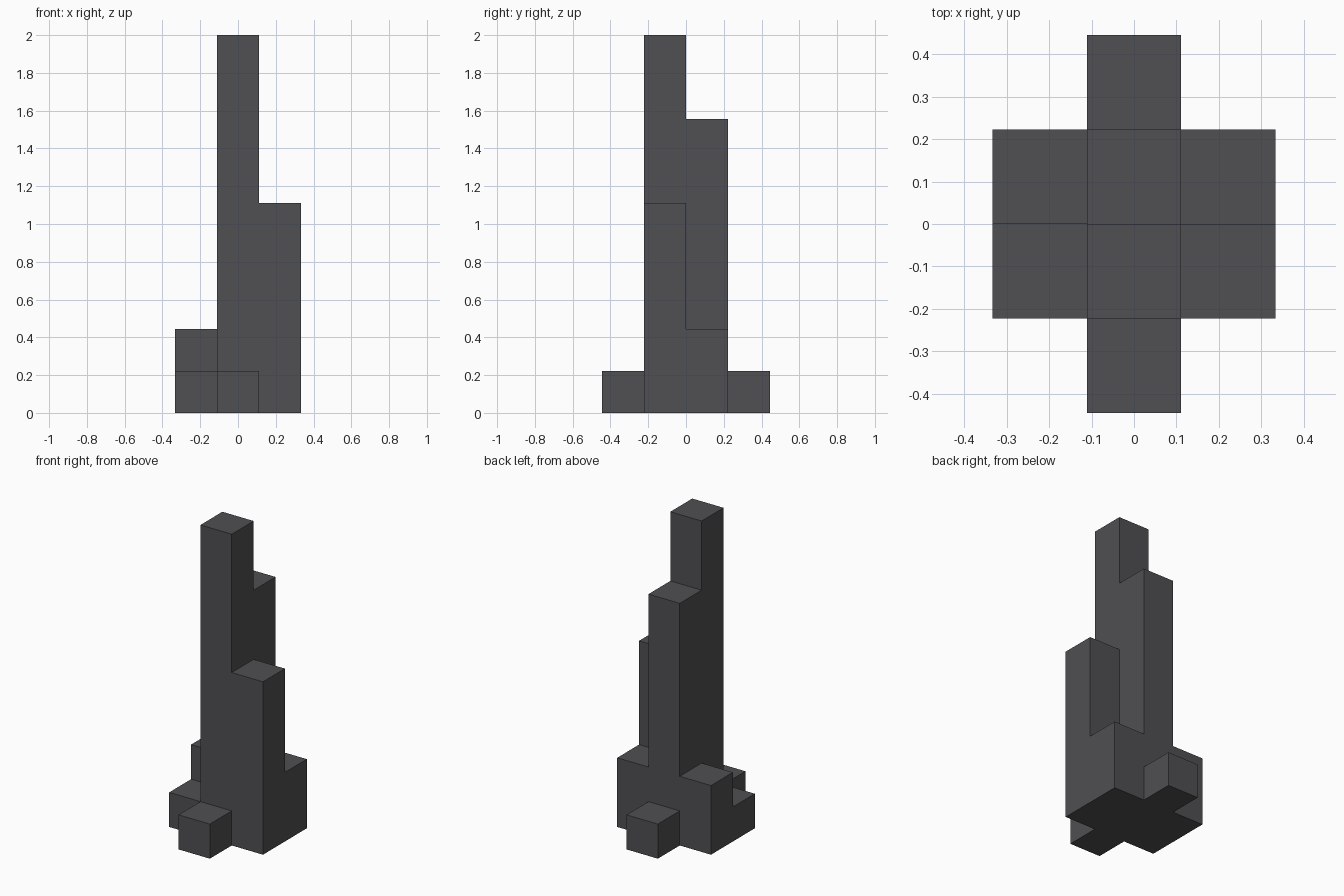
import bpy, bmesh
from mathutils import Vector

cube = bpy.data.objects.get("Cube")
if cube:
    bpy.data.objects.remove(cube, do_unlink=True)

UNIT = 2 / 9

# Column heights in units, keyed by (column, row); row 0 is the front
HEIGHTS = {
    (0, 0): 1,
    (-1, 1): 1, (0, 1): 9, (1, 1): 5,
    (-1, 2): 2, (0, 2): 7, (1, 2): 2,
    (0, 3): 1,
}

# Dark grey material
grey = bpy.data.materials.new("dark grey")
grey.use_nodes = True
colour = (0.08, 0.078, 0.085, 1)
grey.diffuse_color = colour
bsdf = next(n for n in grey.node_tree.nodes if n.type == "BSDF_PRINCIPLED")
bsdf.inputs["Base Color"].default_value = colour
bsdf.inputs["Roughness"].default_value = 0.8


def solid(cell):
    """Whether a unit block of the tower fills this cell."""
    x, y, z = cell
    return 0 <= z < HEIGHTS.get((x, y), 0)


def add_face(bm, centre, axis, sign):
    """Add one unit square, facing along the signed axis."""
    normal, u, v = Vector(), Vector(), Vector()
    normal[axis] = sign / 2
    u[(axis + 1) % 3] = sign / 2
    v[(axis + 2) % 3] = 1 / 2
    corners = (-u - v, u - v, u + v, -u + v)
    bm.faces.new([bm.verts.new((centre + normal + c) * UNIT) for c in corners])


# Outer skin of the stepped tower, without inner walls
bm = bmesh.new()
for (x, y), height in HEIGHTS.items():
    for z in range(height):
        for axis in range(3):
            for sign in (-1, 1):
                neighbour = [x, y, z]
                neighbour[axis] += sign
                if not solid(neighbour):
                    add_face(bm, Vector((x, y - 1.5, z + 0.5)), axis, sign)

# Weld the squares and merge them into large flat faces
bmesh.ops.remove_doubles(bm, verts=bm.verts[:], dist=0.001)
bmesh.ops.dissolve_limit(bm, angle_limit=0.01, verts=bm.verts[:], edges=bm.edges[:])

mesh = bpy.data.meshes.new("stepped_tower")
bm.to_mesh(mesh)
bm.free()
mesh.materials.append(grey)
tower = bpy.data.objects.new("stepped_tower", mesh)
bpy.context.collection.objects.link(tower)
